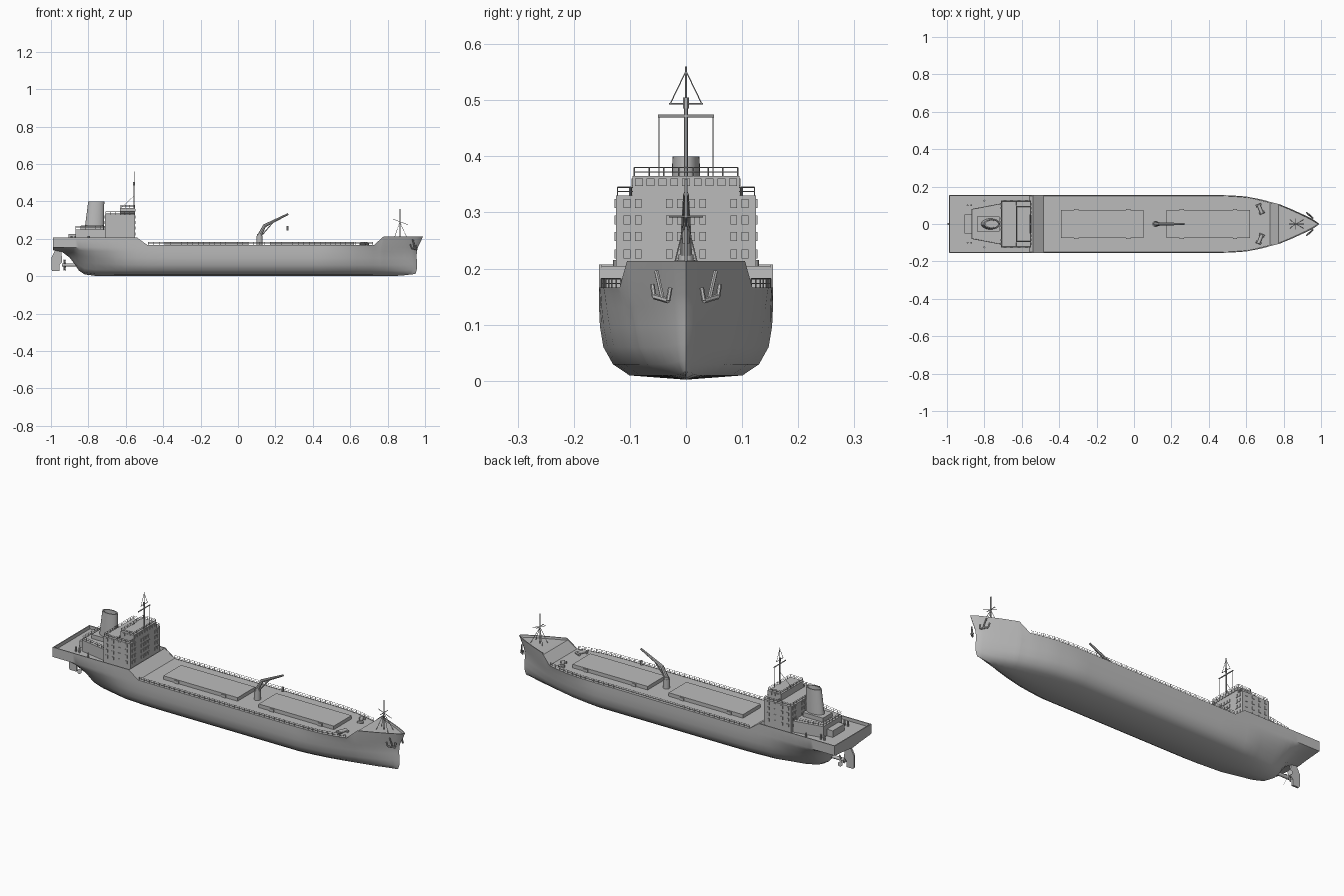
import bpy, bmesh, math
from mathutils import Vector

cube = bpy.data.objects.get("Cube")
if cube:
    bpy.data.objects.remove(cube, do_unlink=True)

grey = bpy.data.materials.new("ship grey")
grey.use_nodes = True
grey.diffuse_color = (0.5, 0.5, 0.5, 1)
grey.node_tree.nodes["Principled BSDF"].inputs["Base Color"].default_value = (0.5, 0.5, 0.5, 1)


def finish(name, bm, smooth=False):
    bmesh.ops.recalc_face_normals(bm, faces=bm.faces)
    me = bpy.data.meshes.new(name)
    bm.to_mesh(me)
    bm.free()
    me.materials.append(grey)
    ob = bpy.data.objects.new(name, me)
    bpy.context.collection.objects.link(ob)
    if smooth:
        bpy.ops.object.select_all(action='DESELECT')
        ob.select_set(True)
        bpy.context.view_layer.objects.active = ob
        bpy.ops.object.shade_smooth_by_angle(angle=math.radians(35))
    return ob


def lerp(table, x):
    for (x0, y0), (x1, y1) in zip(table, table[1:]):
        if x <= x1:
            return y0 + (y1 - y0) * max(0, (x - x0) / (x1 - x0))
    return table[-1][1]


def add_box(bm, x0, x1, y0, y1, z0, z1):
    vs = bmesh.ops.create_cube(bm, size=1)["verts"]
    for v in vs:
        v.co = ((x0 + x1) / 2 + v.co.x * (x1 - x0), (y0 + y1) / 2 + v.co.y * (y1 - y0),
                (z0 + z1) / 2 + v.co.z * (z1 - z0))
    return vs


def add_rod(bm, a, b, r, r2=None, sides=6):
    a, b = Vector(a), Vector(b)
    vs = bmesh.ops.create_cone(bm, cap_ends=True, segments=sides, radius1=r,
                               radius2=r if r2 is None else r2, depth=(b - a).length)["verts"]
    q = Vector((0, 0, 1)).rotation_difference(b - a)
    for v in vs:
        v.co = q @ v.co + (a + b) / 2


def box(name, *dims):
    bm = bmesh.new()
    add_box(bm, *dims)
    return finish(name, bm)


def rods(name, items, sides=6):
    bm = bmesh.new()
    for a, b, r in items:
        add_rod(bm, a, b, r, sides=sides)
    return finish(name, bm, sides > 6)


def prism(name, outline, z0, z1):
    bm = bmesh.new()
    face = bm.faces.new([bm.verts.new((x, y, z0)) for x, y in outline])
    top = bmesh.ops.extrude_face_region(bm, geom=[face])["geom"]
    for v in top:
        if isinstance(v, bmesh.types.BMVert):
            v.co.z = z1
    return finish(name, bm)


def railing(name, path, z, h, step=0.025, r=0.001):
    bm = bmesh.new()
    for (ax, ay), (bx, by) in zip(path, path[1:]):
        for k in (0.5, 1):
            add_rod(bm, (ax, ay, z + h * k), (bx, by, z + h * k), r, sides=4)
        n = max(1, round(math.hypot(bx - ax, by - ay) / step))
        for i in range(n + 1):
            x, y = ax + (bx - ax) * i / n, ay + (by - ay) * i / n
            add_rod(bm, (x, y, z), (x, y, z + h), r * 1.2, sides=4)
    return finish(name, bm)


# Hull: cross-sections lofted from stern to bow, with deck and bulwark
BEAM = [(0.44, 0.155), (0.52, 0.153), (0.6, 0.147), (0.7, 0.129), (0.78, 0.105), (0.85, 0.076),
        (0.92, 0.044), (0.97, 0.018), (0.99, 0)]
KEEL = [(-0.99, 0.14), (-0.94, 0.13), (-0.9, 0.1), (-0.87, 0.06), (-0.85, 0.03), (-0.82, 0.01),
        (-0.76, 0.002), (0.9, 0.002), (0.99, 0.012)]
TOP = [(-0.54, 0.207), (-0.483, 0.166), (0.735, 0.166), (0.78, 0.214), (0.99, 0.214)]
DECK = [(-0.985, 0.207), (-0.983, 0.19), (-0.56, 0.19), (-0.54, 0.205), (-0.483, 0.165),
        (0.735, 0.165), (0.775, 0.205), (0.8, 0.203), (0.99, 0.203)]
STEM = [(0, 0.935), (0.015, 0.95), (0.05, 0.96), (0.12, 0.953), (0.16, 0.963), (0.214, 0.99)]
FULL = [(0, 0), (0.65, 0.05), (0.84, 0.18), (0.95, 0.38), (0.99, 0.62), (1, 0.85), (1, 1)]
STERN = [(0, 0), (0.1, 0.08), (0.22, 0.25), (0.42, 0.48), (0.68, 0.7), (0.9, 0.88), (1, 1)]
BOW = [(0, 0), (0.3, 0.05), (0.55, 0.18), (0.7, 0.38), (0.78, 0.62), (0.88, 0.85), (0.95, 1)]


def section(s):
    w, keel, top, deck = (lerp(t, s) for t in (BEAM, KEEL, TOP, DECK))
    k = lerp([(-0.92, 1), (-0.8, 0.6), (-0.6, 0.1), (-0.45, 0)], s)
    b = lerp([(0.45, 0), (0.75, 0.6), (0.99, 1)], s)
    pts = []
    for f, a, c in zip(FULL, STERN, BOW):
        u = f[0] + (a[0] - f[0]) * k + (c[0] - f[0]) * b
        v = f[1] + (a[1] - f[1]) * k
        pts.append((u * w, keel + v * (0.155 - keel)))
    inner = max(w - 0.005, 0)
    pts += [(w, top), (inner, top), (inner, min(deck, top)), (0, min(deck, top))]
    out = []
    for y, z in pts:
        x = s if s < 0.6 else 0.6 + (s - 0.6) / 0.39 * (lerp(STEM, z) - 0.6)
        out.append((x, y, z))
    return out


stations = sorted({-0.99, -0.985, -0.983, -0.96, -0.94, -0.92, -0.9, -0.885, -0.87, -0.85, -0.82, -0.79,
                   -0.76, -0.7, -0.65, -0.6, -0.56, -0.54, -0.483, 0.735, 0.775, 0.78, 0.8, 0.975, 0.99}
                  | {round(-0.4 + 0.2 * i, 2) for i in range(5)} | {round(0.44 + 0.04 * i, 2) for i in range(14)})
bm = bmesh.new()
rings = []
for s in stations:
    half = section(s)
    ring = half + [(x, -y, z) for x, y, z in reversed(half[1:-1])]
    rings.append([bm.verts.new(p) for p in ring])
for r0, r1 in zip(rings, rings[1:]):
    n = len(r0)
    for i in range(n):
        j = (i + 1) % n
        bm.faces.new((r0[i], r0[j], r1[j], r1[i]))
bm.faces.new(rings[0])
bmesh.ops.remove_doubles(bm, verts=bm.verts, dist=0.0002)
finish("hull", bm, True)

# Deck edge railings
for side, label in ((1, "left"), (-1, "right")):
    xs = [-0.48, 0.44, 0.52, 0.6, 0.66, 0.73]
    railing(label + "_deck_railing", [(x - max(0, x - 0.6) * 0.08, side * (lerp(BEAM, x) - 0.004)) for x in xs],
            0.165, 0.017, 0.03)

# Cargo hatches
for label, x0, x1 in (("aft", -0.39, 0.05), ("fore", 0.175, 0.62)):
    bm = bmesh.new()
    add_box(bm, x0, x1, -0.075, 0.075, 0.16, 0.184)
    for x in (x0 + 0.08, x1 - 0.08):
        for y in (-0.077, 0.077):
            add_box(bm, x - 0.012, x + 0.012, y - 0.003, y + 0.003, 0.16, 0.18)
    finish(label + "_hatch", bm)

# Deck crane
rods("crane_pedestal", [((0.115, 0, 0.16), (0.115, 0, 0.215), 0.017),
                        ((0.115, 0, 0.215), (0.115, 0, 0.225), 0.013)], 16)
bm = bmesh.new()
add_rod(bm, (0.113, 0, 0.215), (0.142, 0, 0.27), 0.011, 0.009, 8)
add_rod(bm, (0.138, 0, 0.268), (0.268, 0, 0.333), 0.009, 0.005, 8)
finish("crane_boom", bm)
rods("crane_hook", [((0.264, 0, 0.245), (0.264, 0, 0.27), 0.006)])
rods("crane_ram", [((0.12, 0, 0.21), (0.19, 0, 0.292), 0.003)])

# Accommodation block, wheelhouse and aft deckhouse
box("accommodation", -0.71, -0.55, -0.125, 0.125, 0.185, 0.33)
box("wheelhouse", -0.63, -0.55, -0.095, 0.095, 0.33, 0.365)
prism("aft_deckhouse", [(-0.87, -0.08), (-0.7, -0.112), (-0.7, 0.112), (-0.87, 0.08)], 0.185, 0.25)
box("aft_platform", -0.905, -0.87, -0.05, 0.05, 0.185, 0.225)
box("funnel_base", -0.84, -0.72, -0.04, 0.04, 0.25, 0.272)
railing("accommodation_railing", [(-0.63, 0.1), (-0.63, 0.122), (-0.553, 0.122), (-0.553, 0.098)], 0.33, 0.015)
railing("accommodation_railing_right", [(-0.63, -0.1), (-0.63, -0.122), (-0.553, -0.122), (-0.553, -0.098)],
        0.33, 0.015)
railing("rear_roof_railing", [(-0.63, -0.122), (-0.707, -0.122), (-0.707, 0.122), (-0.63, 0.122)], 0.33, 0.015)
railing("wheelhouse_railing", [(-0.627, -0.092), (-0.553, -0.092), (-0.553, 0.092), (-0.627, 0.092),
                               (-0.627, -0.092)], 0.365, 0.015)
railing("aft_house_railing", [(-0.71, -0.108), (-0.867, -0.078), (-0.867, 0.078), (-0.71, 0.108)], 0.25, 0.018)

# Windows
bm = bmesh.new()
for z in (0.226, 0.257, 0.287, 0.316):
    for y in (0.01, 0.03, 0.085, 0.105):
        for s in (-1, 1):
            add_box(bm, -0.551, -0.547, s * y - 0.006, s * y + 0.006, z - 0.008, z + 0.008)
            add_box(bm, -0.713, -0.709, s * y - 0.006, s * y + 0.006, z - 0.008, z + 0.008)
    for x in (-0.69, -0.655, -0.615, -0.575):
        for s in (-1, 1):
            add_box(bm, x - 0.007, x + 0.007, s * 0.1255 - 0.002, s * 0.1255 + 0.002, z - 0.008, z + 0.008)
for i in range(9):
    y = (i - 4) * 0.021
    add_box(bm, -0.551, -0.547, y - 0.007, y + 0.007, 0.347, 0.361)
for x in (-0.61, -0.59, -0.57):
    for s in (-1, 1):
        add_box(bm, x - 0.006, x + 0.006, s * 0.0955 - 0.002, s * 0.0955 + 0.002, 0.347, 0.361)
finish("windows", bm)

# Funnel: leaning oval tube with a recessed mouth
bm = bmesh.new()
loops = []
for cx, rx, ry, z in ((-0.768, 0.052, 0.03, 0.25), (-0.758, 0.043, 0.024, 0.4),
                      (-0.758, 0.037, 0.018, 0.4), (-0.76, 0.037, 0.018, 0.38)):
    loops.append([bm.verts.new((cx + rx * math.cos(a), ry * math.sin(a), z))
                  for a in (math.tau * i / 24 for i in range(24))])
for a, b in zip(loops, loops[1:]):
    for i in range(24):
        bm.faces.new((a[i], a[(i + 1) % 24], b[(i + 1) % 24], b[i]))
bm.faces.new(loops[0])
bm.faces.new(loops[-1])
finish("funnel", bm, True)

# Main mast and aerials
M = -0.556
rods("main_mast", [((M, 0, 0.36), (M, 0, 0.5), 0.0035), ((M, 0, 0.5), (M, 0, 0.56), 0.0015),
                   ((M, -0.05, 0.472), (M, 0.05, 0.472), 0.003), ((M, -0.03, 0.494), (M, 0.03, 0.494), 0.0015),
                   ((M, 0, 0.485), (M, 0, 0.505), 0.005)]
     + [((M, s * 0.048, 0.36), (M, s * 0.048, 0.472), 0.001) for s in (-1, 1)]
     + [((M, s * 0.028, 0.494), (M, 0, 0.552), 0.001) for s in (-1, 1)]
     + [((M, 0, 0.43), (-0.625, 0, 0.365), 0.001)])

# Bow mast with stays
B = 0.865
rods("bow_mast", [((B, 0, 0.2), (B, 0, 0.36), 0.003), ((B, -0.03, 0.293), (B, 0.03, 0.293), 0.002),
                  ((B - 0.035, 0, 0.305), (B + 0.045, 0, 0.275), 0.0015)]
     + [((B + d, s * 0.022, 0.203), (B, 0, 0.29), 0.0012) for s in (-1, 1) for d in (-0.03, 0.04)])

# Winches, bollards and anchors on both sides
for s, label in ((1, "left"), (-1, "right")):
    bm = bmesh.new()
    c, d = Vector((0.675, s * 0.08, 0)), Vector((0.42, -s, 0)).normalized()
    p = Vector((d.y, -d.x, 0))
    for k in (-1, 1):
        e = c + d * 0.022 * k
        add_rod(bm, e - p * 0.015 + Vector((0, 0, 0.172)), e + p * 0.015 + Vector((0, 0, 0.172)), 0.007)
    add_rod(bm, c - d * 0.024 + Vector((0, 0, 0.175)), c + d * 0.024 + Vector((0, 0, 0.175)), 0.009, sides=12)
    finish(label + "_winch", bm)
    rods(label + "_bollards", [((x, s * y, 0.185), (x, s * y, 0.215), 0.005)
                               for x, y in ((-0.89, 0.1), (-0.87, 0.1), (-0.8, 0.125))], 10)
    rods(label + "_anchor", [((0.935, s * 0.053, 0.196), (0.945, s * 0.042, 0.148), 0.004),
                             ((0.928, s * 0.056, 0.15), (0.955, s * 0.032, 0.143), 0.005),
                             ((0.928, s * 0.057, 0.15), (0.922, s * 0.06, 0.172), 0.004),
                             ((0.955, s * 0.032, 0.143), (0.953, s * 0.028, 0.166), 0.004)])

# Rudder, shaft and propeller
bm = bmesh.new()
blade = [(-0.998, 0.035), (-0.992, 0.028), (-0.955, 0.028), (-0.955, 0.06), (-0.94, 0.075), (-0.945, 0.145),
         (-0.975, 0.145), (-0.998, 0.1)]
sides = [[bm.verts.new((x, y, z)) for x, z in blade] for y in (-0.005, 0.005)]
for f in sides:
    bm.faces.new(f)
for i in range(len(blade)):
    j = i - 1
    bm.faces.new((sides[0][i], sides[0][j], sides[1][j], sides[1][i]))
finish("rudder", bm)
rods("propeller_shaft", [((-0.94, 0, 0.06), (-0.84, 0, 0.06), 0.009)], 12)
bm = bmesh.new()
for i in range(4):
    a = math.tau * (i + 0.5) / 4
    r, t = Vector((0, math.cos(a), math.sin(a))), Vector((0.6, -math.sin(a), math.cos(a))) * 0.012
    hub = Vector((-0.927, 0, 0.06))
    bm.faces.new([bm.verts.new(hub + v) for v in (r * 0.006, r * 0.025 - t, r * 0.038 - t * 0.5,
                                                  r * 0.038 + t * 0.5, r * 0.025 + t)])
bmesh.ops.solidify(bm, geom=bm.faces[:], thickness=0.002)
finish("propeller", bm)
